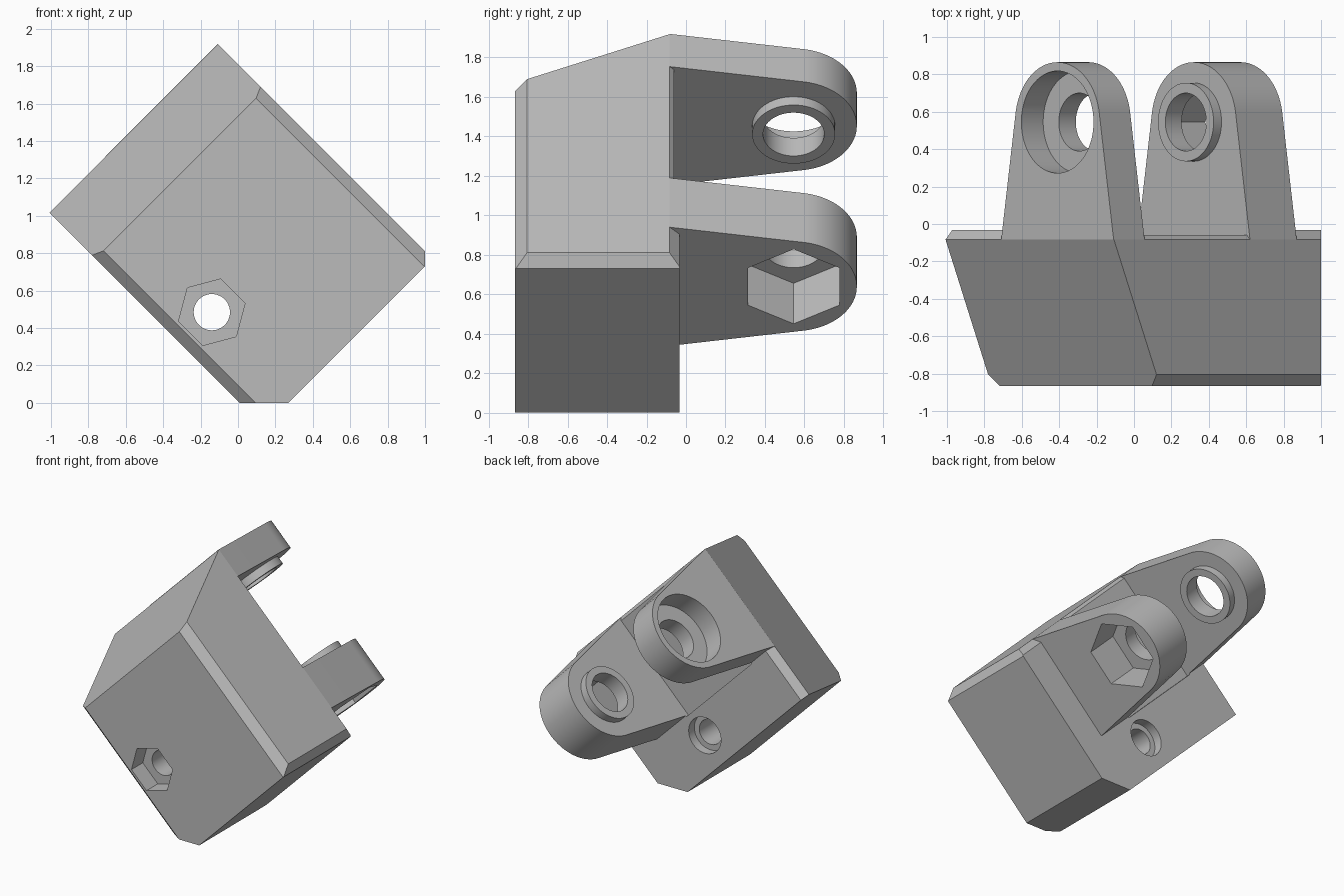
import bpy, bmesh, math
from mathutils import Matrix, Vector

if "Cube" in bpy.data.objects:
    bpy.data.objects.remove(bpy.data.objects["Cube"])

# Built upright (x across, y depth, z along the plates), then tilted 45 degrees about y
TILT = Matrix.Rotation(math.radians(45), 4, 'Y')
FRONT, BACK = -0.865, -0.033
LUG_TOP, LUG_MID, LUG_Y = 1.28, 0.855, 0.545
LUG_R, LUG_BASE, LUG_START = 0.32, 0.425, -0.083

gray = bpy.data.materials.new("plain_gray")
gray.diffuse_color = (0.5, 0.5, 0.5, 1)
gray.use_nodes = True
gray.node_tree.nodes["Principled BSDF"].inputs["Base Color"].default_value = gray.diffuse_color


def make(name, bm):
    bmesh.ops.recalc_face_normals(bm, faces=bm.faces)
    me = bpy.data.meshes.new(name)
    bm.to_mesh(me)
    bm.free()
    ob = bpy.data.objects.new(name, me)
    bpy.context.collection.objects.link(ob)
    me.materials.append(gray)
    return ob


def prism(name, points, direction, length):
    """Extrude a closed outline of 3D points."""
    bm = bmesh.new()
    face = bm.faces.new([bm.verts.new(p) for p in points])
    new = bmesh.ops.extrude_face_region(bm, geom=[face])['geom']
    bmesh.ops.translate(bm, vec=Vector(direction) * length,
                        verts=[v for v in new if isinstance(v, bmesh.types.BMVert)])
    return make(name, bm)


def round_x(x0, x1, r, n=64, start=0.0):
    """Cylinder or hex bar along x, centred on the lug eye."""
    pts = [(x0, LUG_Y + r * math.sin(start + 2 * math.pi * i / n),
            LUG_MID + r * math.cos(start + 2 * math.pi * i / n)) for i in range(n)]
    return prism("bar", pts, (1, 0, 0), x1 - x0)


def round_y(y0, y1, r, cx, cz, n=48, start=0.0):
    """Cylinder or hex bar along y."""
    pts = [(cx + r * math.cos(start + 2 * math.pi * i / n), y0,
            cz + r * math.sin(start + 2 * math.pi * i / n)) for i in range(n)]
    return prism("bar", pts, (0, 1, 0), y1 - y0)


def boolean(ob, other, op='DIFFERENCE'):
    mod = ob.modifiers.new("bool", 'BOOLEAN')
    mod.operation, mod.object, mod.solver = op, other, 'EXACT'
    bpy.context.view_layer.objects.active = ob
    bpy.ops.object.modifier_apply(modifier=mod.name)
    bpy.data.objects.remove(other)


def finish(ob):
    ob.data.transform(TILT)
    bpy.ops.object.select_all(action='DESELECT')
    ob.select_set(True)
    bpy.context.view_layer.objects.active = ob
    bpy.ops.object.shade_smooth_by_angle(angle=math.radians(25))


# Body: a block trimmed by planes (point, outward normal)
bm = bmesh.new()
bmesh.ops.create_cube(bm, size=6)
TOP, LOW, SIDE = 1.28, 0.007, 0.19
planes = [
    ((0, FRONT, 0), (0, -1, 0)), ((0, BACK, 0), (0, 1, 0)),
    ((0, 0, TOP), (0, 0, 1)), ((0, 0, LOW), (0, 0, -1)), ((SIDE, 0, 0), (1, 0, 0)),
    ((-1.432, -0.083, 0), (-0.78, -0.348, 0)),            # sloped side
    ((-1.432, -0.083, 0), (-1, 1, 0)),                    # back chamfers
    ((0, -0.083, TOP), (0, 1, 1)),
    ((0, FRONT + 0.06, TOP), (0, -1, 1)),                 # front chamfers
    ((0, FRONT + 0.06, LOW), (0, -1, -1)),
    ((SIDE, 0, TOP - 0.057), (1, 0, 1)),                  # corner cuts
    ((SIDE - 0.184, 0, LOW), (1, 0, -1)),
]
for co, no in planes:
    bmesh.ops.bisect_plane(bm, geom=bm.verts[:] + bm.edges[:] + bm.faces[:],
                           plane_co=co, plane_no=Vector(no).normalized(), clear_outer=True)
    bmesh.ops.holes_fill(bm, edges=[e for e in bm.edges if e.is_boundary])
body = make("body", bm)

# Shallow recess between the lugs
gap = [(-1.2, -0.06, 0.43), (-0.403, -0.06, 0.43), (-0.403, -0.06, 1.5), (-1.2, -0.06, 1.5)]
boolean(body, prism("gap", gap, (0, 1, 0), 0.3))

# Screw hole through the body: hex pocket in front, round counterbore behind
hole = (TILT.inverted() @ Vector((-0.14, 0, 0.485)))
boolean(body, round_y(-1.5, 0.5, 0.097, hole.x, hole.z))
boolean(body, round_y(-1.5, FRONT + 0.14, 0.184, hole.x, hole.z, 6, math.radians(60)))
boolean(body, round_y(BACK - 0.07, 0.5, 0.14, hole.x, hole.z))
finish(body)


# Lugs: tapered plates with a round end
def lug(name, x0, x1, boss, pocket):
    dy = LUG_Y - LUG_START
    a = math.atan2(LUG_BASE, dy)
    a = math.pi / 2 - (math.pi - a - math.acos(LUG_R / math.hypot(dy, LUG_BASE)))
    steps = 48
    pts = [(x0, LUG_START, LUG_MID - LUG_BASE), (x0, LUG_START, LUG_MID + LUG_BASE)]
    for i in range(steps + 1):
        t = (math.pi / 2 - a) * (1 - 2 * i / steps)
        pts.append((x0, LUG_Y + LUG_R * math.cos(t), LUG_MID + LUG_R * math.sin(t)))
    ob = prism(name, pts, (1, 0, 0), x1 - x0)
    boolean(ob, round_x(*boss, 0.21), 'UNION')
    boolean(ob, round_x(x0 - 0.3, x1 + 0.3, 0.155))
    boolean(ob, round_x(*pocket))
    finish(ob)


lug("lug_with_round_pocket", -1.434, -1.2, (-1.22, -1.14), (-1.7, -1.434 + 0.165, 0.273))
lug("lug_with_hex_pocket", -0.403, -0.05, (-0.463, -0.38), (-0.05 - 0.29, 0.2, 0.267, 6))
